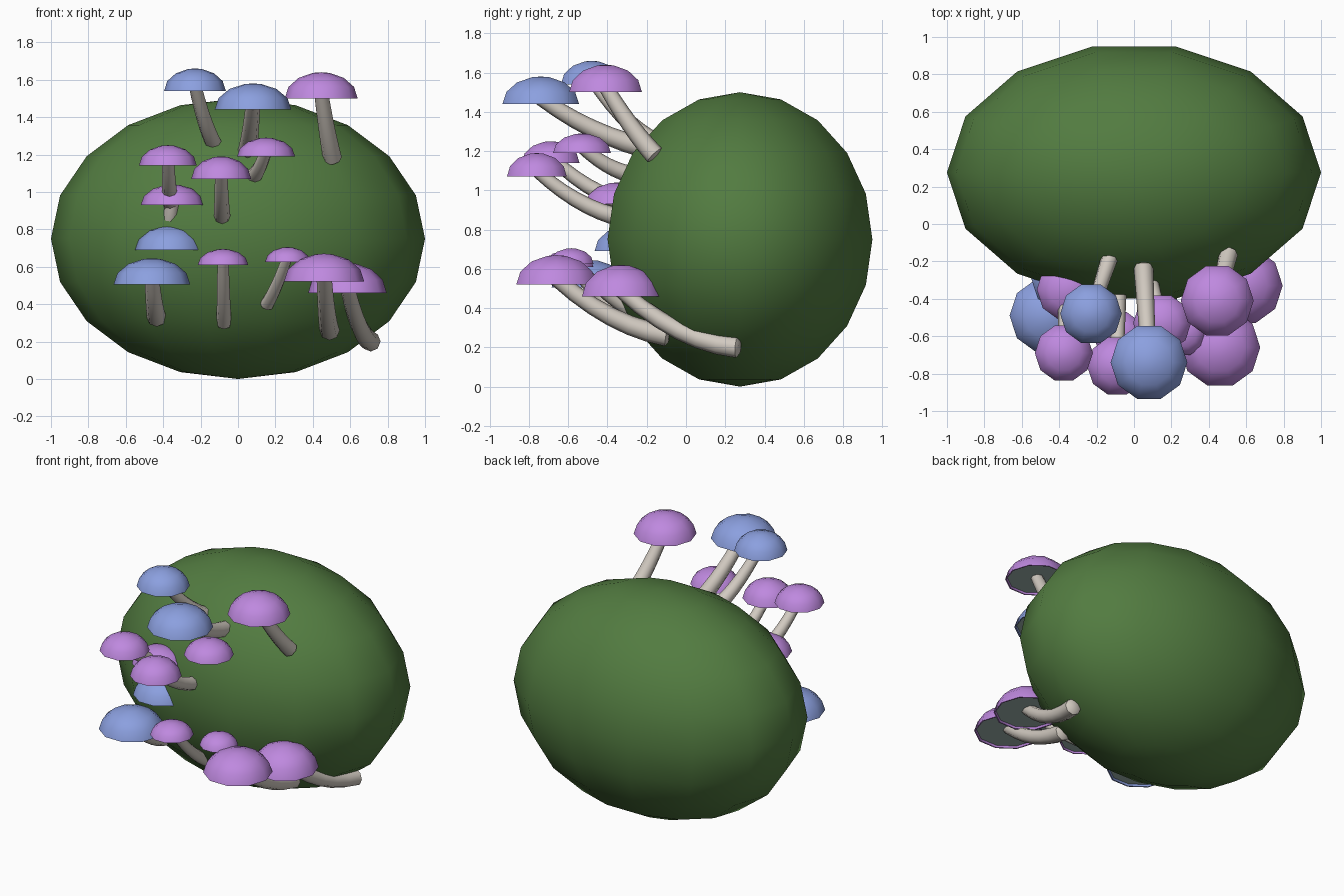
import bpy
import bmesh
from math import sin, cos, pi, radians
from mathutils import Vector, Matrix

if "Cube" in bpy.data.objects:
    bpy.data.objects.remove(bpy.data.objects["Cube"], do_unlink=True)


def material(name, rgb):
    m = bpy.data.materials.new(name)
    m.use_nodes = True
    m.diffuse_color = (*rgb, 1)
    m.node_tree.nodes["Principled BSDF"].inputs["Base Color"].default_value = (*rgb, 1)
    return m


GREEN = material("moss_green", (0.085, 0.2, 0.052))
PURPLE = material("cap_purple", (0.52, 0.25, 0.74))
BLUE = material("cap_blue", (0.26, 0.35, 0.74))
CREAM = material("stem_cream", (0.64, 0.59, 0.53))
GILL = material("gill_grey_green", (0.34, 0.45, 0.42))


def finish(name, bm, mats):
    """Smooth shading with sharp creases, then make the object."""
    bmesh.ops.recalc_face_normals(bm, faces=bm.faces[:])
    for f in bm.faces:
        f.smooth = True
    for e in bm.edges:
        if len(e.link_faces) == 2 and e.calc_face_angle() > radians(48):
            e.smooth = False
    mesh = bpy.data.meshes.new(name)
    bm.to_mesh(mesh)
    bm.free()
    for m in mats:
        mesh.materials.append(m)
    ob = bpy.data.objects.new(name, mesh)
    bpy.context.collection.objects.link(ob)
    return ob


def skin(bm, rings):
    """Bridge equal rings of vertices with quads."""
    for a, b in zip(rings, rings[1:]):
        n = len(a)
        for i in range(n):
            bm.faces.new((a[i], a[(i + 1) % n], b[(i + 1) % n], b[i]))


def make_cap(name, centre, r, h, mat, sides=10):
    bm = bmesh.new()
    # recessed gill disc, rim lip, then the dome
    profile = [(0.93 * r, 0.012), (0.96 * r, 0)]
    profile += [(r * cos(radians(a)), h * sin(radians(a))) for a in (0, 26, 52, 77)]
    rings = []
    for rad, z in profile:
        rings.append([bm.verts.new(Vector(centre) + Vector((
            rad * cos(2 * pi * i / sides), rad * sin(2 * pi * i / sides), z)))
            for i in range(sides)])
    skin(bm, rings)
    apex = bm.verts.new(Vector(centre) + Vector((0, 0, h)))
    top = rings[-1]
    for i in range(sides):
        bm.faces.new((top[i], top[(i + 1) % sides], apex))
    bm.faces.new(rings[0][::-1]).material_index = 1
    return finish(name, bm, [mat, GILL])


def make_stem(name, start, end, r, sag, sides=8, steps=6):
    bm = bmesh.new()
    p0, p2 = Vector(start), Vector(end)
    p1 = (p0 + p2) / 2 - Vector((0, 0, 2 * sag))
    rings = []
    # last two stations round off the foot
    stations = [(i / steps, r * (0.85 + 0.3 * i / steps)) for i in range(steps + 1)]
    stations.append((1 + 0.35 * r / (p2 - p0).length, r * 0.7))
    for t, rad in stations:
        p = p0 * (1 - t) ** 2 + p1 * 2 * t * (1 - t) + p2 * t * t
        d = ((p1 - p0) * (1 - t) + (p2 - p1) * t).normalized()
        u = d.cross(Vector((1, 0, 0))).normalized()
        v = d.cross(u)
        rings.append([bm.verts.new(p + rad * (
            u * cos(2 * pi * i / sides) + v * sin(2 * pi * i / sides)))
            for i in range(sides)])
    skin(bm, rings)
    bm.faces.new(rings[0])
    bm.faces.new(rings[-1][::-1])
    return finish(name, bm, [CREAM])


# Mossy boulder body
bm = bmesh.new()
bmesh.ops.create_uvsphere(bm, u_segments=14, v_segments=10, radius=1,
                          matrix=Matrix.Rotation(pi / 2, 4, "Z"))
bmesh.ops.scale(bm, vec=(1, 0.692, 0.75), verts=bm.verts[:])
bmesh.ops.translate(bm, vec=(0, 0.275, 0.75), verts=bm.verts[:])
finish("mossy_body", bm, [GREEN])

# Mushrooms: name, cap base centre, cap radius, cap height, stem foot, sag, colour
MUSHROOMS = [
    ("top_right", (-.23, -.48, 1.54), .165, .12, (-.13, -.18, 1.26), .03, BLUE),
    ("top_middle", (.08, -.74, 1.44), .205, .14, (.05, -.22, 1.22), .03, BLUE),
    ("top_left", (.445, -.41, 1.5), .195, .14, (.505, -.16, 1.18), .02, PURPLE),
    ("upper_right", (-.375, -.69, 1.14), .155, .11, (-.36, -.32, .94), .03, PURPLE),
    ("upper_middle", (-.09, -.76, 1.07), .16, .12, (-.085, -.37, .87), .03, PURPLE),
    ("upper_left", (.15, -.53, 1.19), .155, .1, (.08, -.28, 1.08), .02, PURPLE),
    ("mid_right", (-.35, -.35, .93), .17, .11, (-.365, -.28, .83), .01, PURPLE),
    ("mid_low_right", (-.365, -.29, .69), .185, .13, (-.365, -.25, .6), .01, BLUE),
    ("lower_right", (-.46, -.49, .505), .205, .14, (-.435, -.18, .33), .03, BLUE),
    ("lower_middle", (-.08, -.6, .61), .135, .085, (-.075, -.24, .3), .03, PURPLE),
    ("lower_small", (.265, -.585, .625), .12, .08, (.155, -.3, .4), .02, PURPLE),
    ("lower_left", (.46, -.66, .52), .215, .15, (.49, -.1, .26), .05, PURPLE),
    ("side_left", (.585, -.33, .46), .21, .16, (.71, .26, .2), .06, PURPLE),
]
for name, base, r, h, foot, sag, mat in MUSHROOMS:
    make_cap(name + "_cap", base, r, h, mat)
    make_stem(name + "_stem", Vector(base) + Vector((0, 0, 0.03)), foot,
              0.015 + 0.15 * r, sag)
